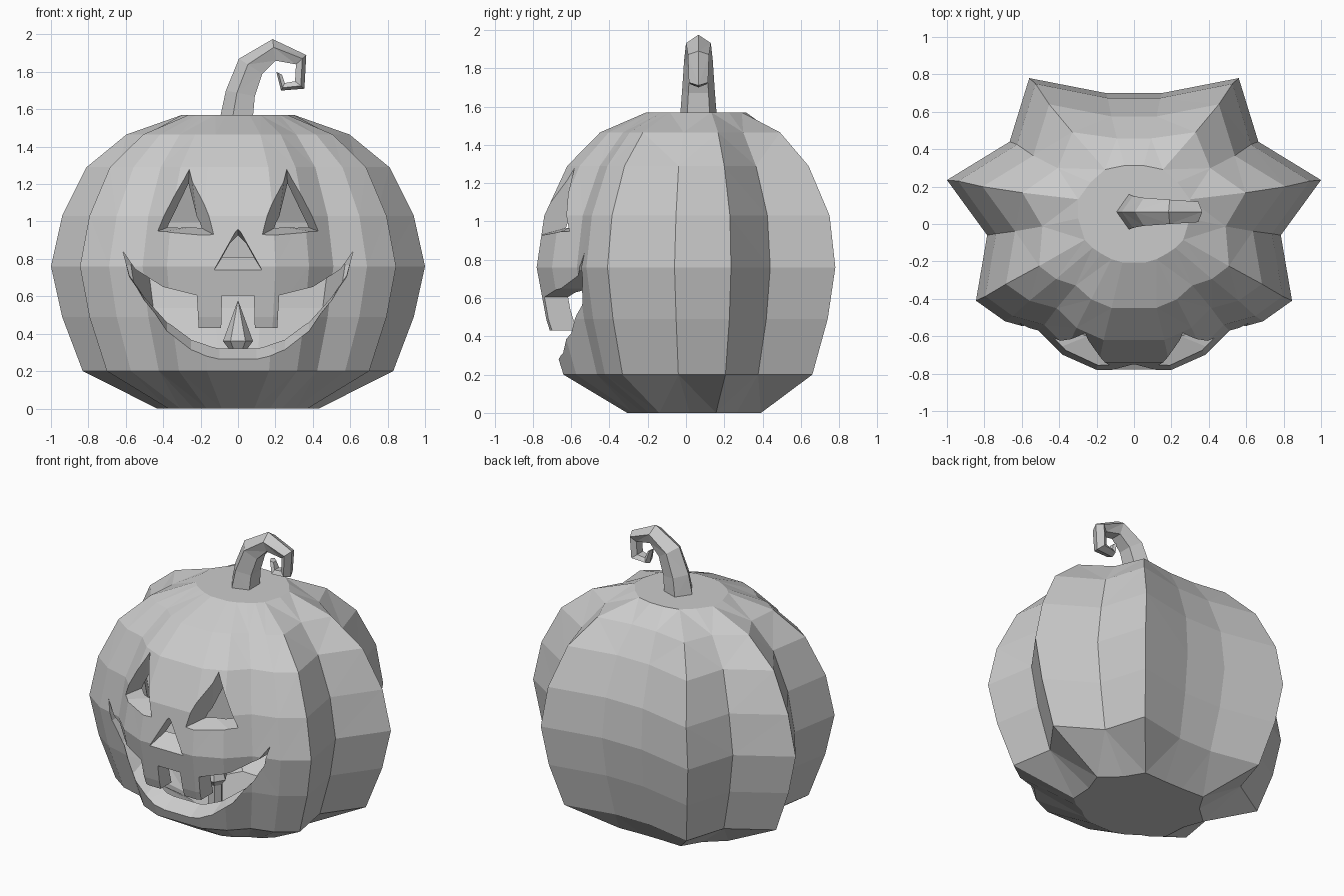
import bpy, bmesh, math

if "Cube" in bpy.data.objects:
    bpy.data.objects.remove(bpy.data.objects["Cube"])

grey = bpy.data.materials.new("plain grey")
grey.diffuse_color = (0.6, 0.6, 0.6, 1)
grey.use_nodes = True
grey.node_tree.nodes["Principled BSDF"].inputs["Base Color"].default_value = grey.diffuse_color


def loft(name, rings):
    """Closed mesh through rings of equal point count, capped at both ends."""
    bm = bmesh.new()
    vs = [[bm.verts.new(p) for p in r] for r in rings]
    n = len(vs[0])
    for a, b in zip(vs, vs[1:]):
        for i in range(n):
            j = (i + 1) % n
            bm.faces.new((a[i], a[j], b[j], b[i]))
    bm.faces.new(vs[0][::-1])
    bm.faces.new(vs[-1])
    bmesh.ops.triangulate(bm, faces=bm.faces[:])
    bmesh.ops.recalc_face_normals(bm, faces=bm.faces[:])
    me = bpy.data.meshes.new(name)
    bm.to_mesh(me)
    bm.free()
    me.materials.append(grey)
    ob = bpy.data.objects.new(name, me)
    bpy.context.collection.objects.link(ob)
    return ob


def cut(target, cutter):
    m = target.modifiers.new("cut", 'BOOLEAN')
    m.operation = 'DIFFERENCE'
    m.solver = 'EXACT'
    m.object = cutter
    cutter.hide_render = True
    dg = bpy.context.evaluated_depsgraph_get()
    dg.update()
    me = bpy.data.meshes.new_from_object(target.evaluated_get(dg))
    target.modifiers.clear()
    target.data = me
    bpy.data.objects.remove(cutter)


# Lobed plan outline at the widest height, right half, back to front
half = [(0.15, 0.70), (0.56, 0.78), (0.665, 0.44), (1.0, 0.235), (0.785, -0.06),
        (0.845, -0.41), (0.69, -0.52), (0.51, -0.57), (0.38, -0.70), (0.2, -0.78)]
outline = half + [(-x, y) for x, y in reversed(half)]
# height, half width, half depth, centre y, lobe strength
levels = [(0.0, 0.44, 0.36, 0.05, 0.6), (0.2, 0.83, 0.65, 0.01, 1), (0.49, 0.94, 0.735, 0.005, 1),
          (0.76, 1.0, 0.78, 0.0, 1), (1.03, 0.94, 0.745, 0.005, 1), (1.29, 0.81, 0.63, 0.01, 1),
          (1.465, 0.6, 0.475, 0.025, 0.85), (1.57, 0.31, 0.265, 0.055, 0.15)]


def shell_ring(z, hx, hy, cy, k):
    pts = []
    for x, y in outline:
        y /= 0.78
        s = k + (1 - k) / math.hypot(x, y)
        pts.append((x * s * hx, cy + y * s * hy, z))
    return pts


# Hollow pumpkin body
body = loft("pumpkin_shell", [shell_ring(*l) for l in levels])
cavity = loft("cavity", [[(x * 0.86, y * 0.86, 0.12 + z * 0.85) for x, y, z in shell_ring(*l)]
                         for l in levels])
cut(body, cavity)


# Carved openings: outer outline narrows to the inner one through the wall
def carve(outer, inner):
    def at(t, flat=None):
        pts = []
        for (x, z), (u, w) in zip(outer, inner):
            depth = -0.78 + 0.55 * x * x + 0.5 * (z - 0.75) ** 2
            y = depth + 0.13 * t if flat is None else flat
            pts.append((x + (u - x) * t, y, z + (w - z) * t))
        return pts
    cut(body, loft("cutter", [at(-0.3, -1.1), at(-0.3), at(1.3), at(1.3, -0.3)]))


for s in (1, -1):
    carve([(s * 0.26, 1.29), (s * 0.13, 0.93), (s * 0.45, 0.94)],
          [(s * 0.265, 1.19), (s * 0.195, 0.965), (s * 0.385, 0.965)])
carve([(0, 0.96), (-0.125, 0.745), (0.125, 0.745)],
      [(0, 0.92), (-0.075, 0.825), (0.075, 0.825)])

# Grin with two upper teeth
upper = [(0.085, 0.605), (0.09, 0.43), (0.21, 0.43), (0.22, 0.605), (0.4, 0.65), (0.55, 0.745), (0.615, 0.84)]
lower = [(0.58, 0.70), (0.5, 0.56), (0.38, 0.40), (0.25, 0.31), (0.1, 0.265)]
lower_in = [(x, z + 0.075 * (1 - (x / 0.62) ** 2)) for x, z in lower]


def mirrored(pts):
    return pts + [(-x, z) for x, z in reversed(pts)]


carve(mirrored(upper + lower), mirrored(upper + lower_in))

# Curled five-sided stem: outer (x, z), inner (x, z), half width in y
path = [((-0.095, 1.56), (0.08, 1.56), 0.095), ((-0.065, 1.70), (0.09, 1.67), 0.085),
        ((0.005, 1.87), (0.13, 1.79), 0.075), ((0.185, 1.975), (0.2, 1.86), 0.065),
        ((0.365, 1.89), (0.31, 1.84), 0.055), ((0.355, 1.71), (0.305, 1.75), 0.05),
        ((0.23, 1.70), (0.25, 1.74), 0.04), ((0.205, 1.80), (0.235, 1.785), 0.025)]
rings = []
for (ox, oz), (ix, iz), w in path:
    ring = []
    for k in range(5):
        a = math.tau * k / 5
        u = (1 - math.cos(a)) / 1.809
        ring.append((ox + (ix - ox) * u, 0.065 + w * math.sin(a) / 0.951, oz + (iz - oz) * u))
    rings.append(ring)
loft("stem", rings)


# Candle and flame inside
def turned(name, profile, y, sides=6):
    loft(name, [[(r * math.cos(math.tau * i / sides), y + r * math.sin(math.tau * i / sides), z)
                 for i in range(sides)] for r, z in profile])


turned("candle", [(0.05, 0.11), (0.05, 0.325)], -0.25)
turned("flame", [(0.05, 0.32), (0.08, 0.36), (0.002, 0.575)], -0.25)
